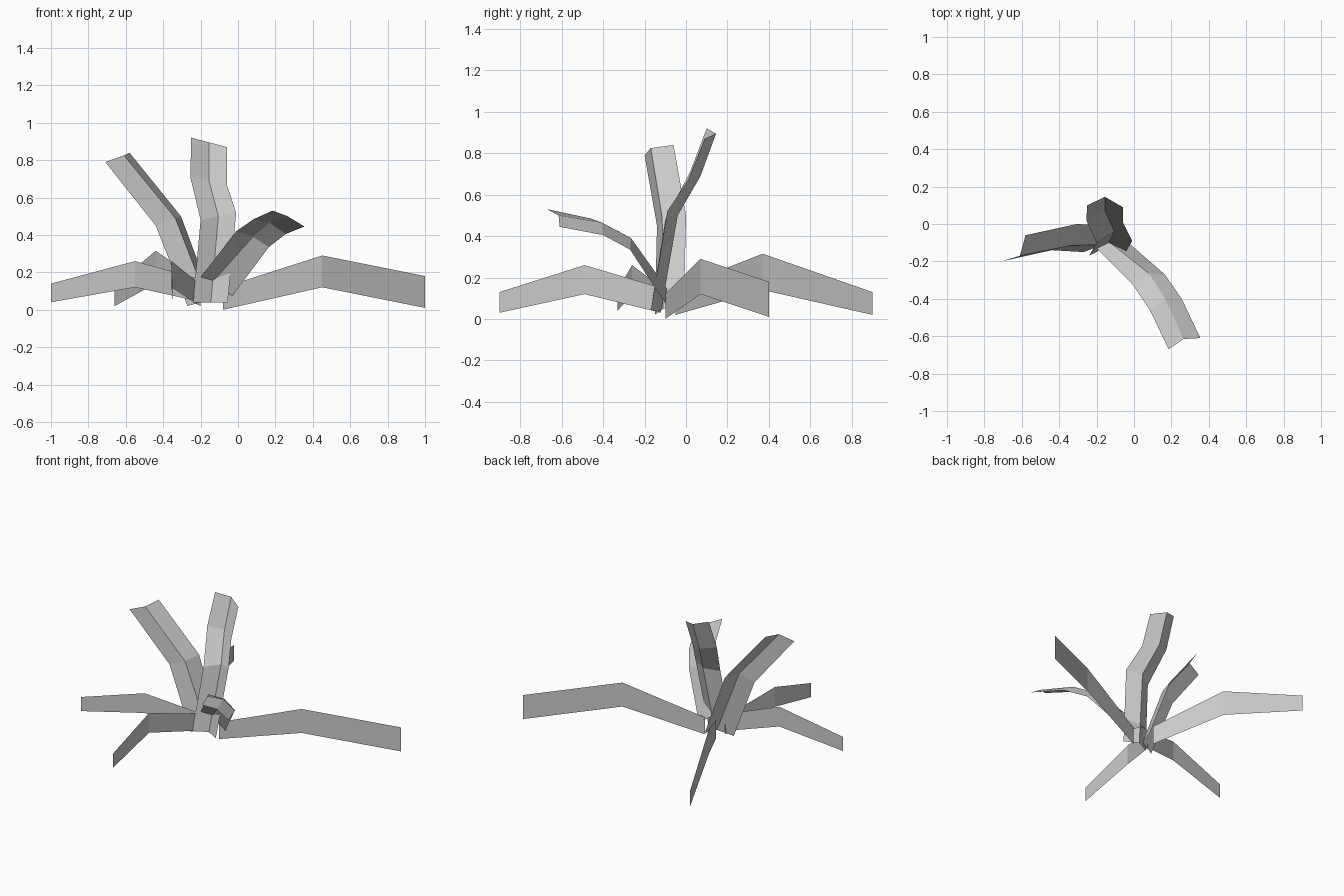
import bpy


def strip(name, rows):
    """Leaf made from cross-section rows joined by quads."""
    n = len(rows[0])
    verts = [p for r in rows for p in r]
    faces = [(i * n + j, i * n + j + 1, (i + 1) * n + j + 1, (i + 1) * n + j)
             for i in range(len(rows) - 1) for j in range(n - 1)]
    me = bpy.data.meshes.new(name)
    me.from_pydata(verts, [], faces)
    me.update()
    ob = bpy.data.objects.new(name, me)
    bpy.context.collection.objects.link(ob)
    return ob


def flat_leaf(name, stations):
    """Upright flat leaf: each station is x, y, low z, high z."""
    return strip(name, [[(x, y, a), (x, y, b)] for x, y, a, b in stations])


# Low spreading leaves
flat_leaf("right_leaf", [(-.08, -.10, .00, .12), (.45, .07, .12, .29), (1.0, .40, .01, .18)])
flat_leaf("left_leaf", [(-.19, -.13, .04, .16), (-.55, -.26, .12, .26), (-1.0, -.33, .04, .14)])
flat_leaf("back_leaf", [(-.20, -.05, .02, .15), (-.44, .37, .14, .315), (-.66, .90, .02, .13)])
flat_leaf("front_leaf", [(-.22, -.12, .03, .15), (-.355, -.49, .12, .26), (-.35, -.90, .03, .13)])

# Tall folded leaf
strip("tall_leaf", [
    [(-.24, -.17, .04), (-.145, -.12, .04), (-.055, -.17, .04)],
    [(-.20, -.10, .48), (-.105, -.04, .50), (-.01, -.09, .52)],
    [(-.255, .02, .71), (-.155, .07, .69), (-.06, .01, .67)],
    [(-.25, .10, .92), (-.155, .145, .895), (-.06, .09, .87)]])

# Folded leaf leaning left
strip("leaning_leaf", [
    [(-.27, -.15, .02), (-.165, -.11, .05), (-.14, -.01, .06)],
    [(-.44, -.14, .45), (-.335, -.115, .49), (-.305, .0, .50)],
    [(-.71, -.20, .79), (-.61, -.17, .825), (-.58, -.06, .84)]])

# Folded leaf drooping to the front right
strip("drooping_leaf", [
    [(-.21, -.12, .16), (-.14, -.09, .145), (-.03, -.10, .075)],
    [(-.01, -.32, .42), (.08, -.265, .39), (.165, -.27, .335)],
    [(.085, -.46, .485), (.17, -.405, .465), (.255, -.40, .405)],
    [(.185, -.67, .53), (.265, -.615, .50), (.355, -.61, .445)]])
